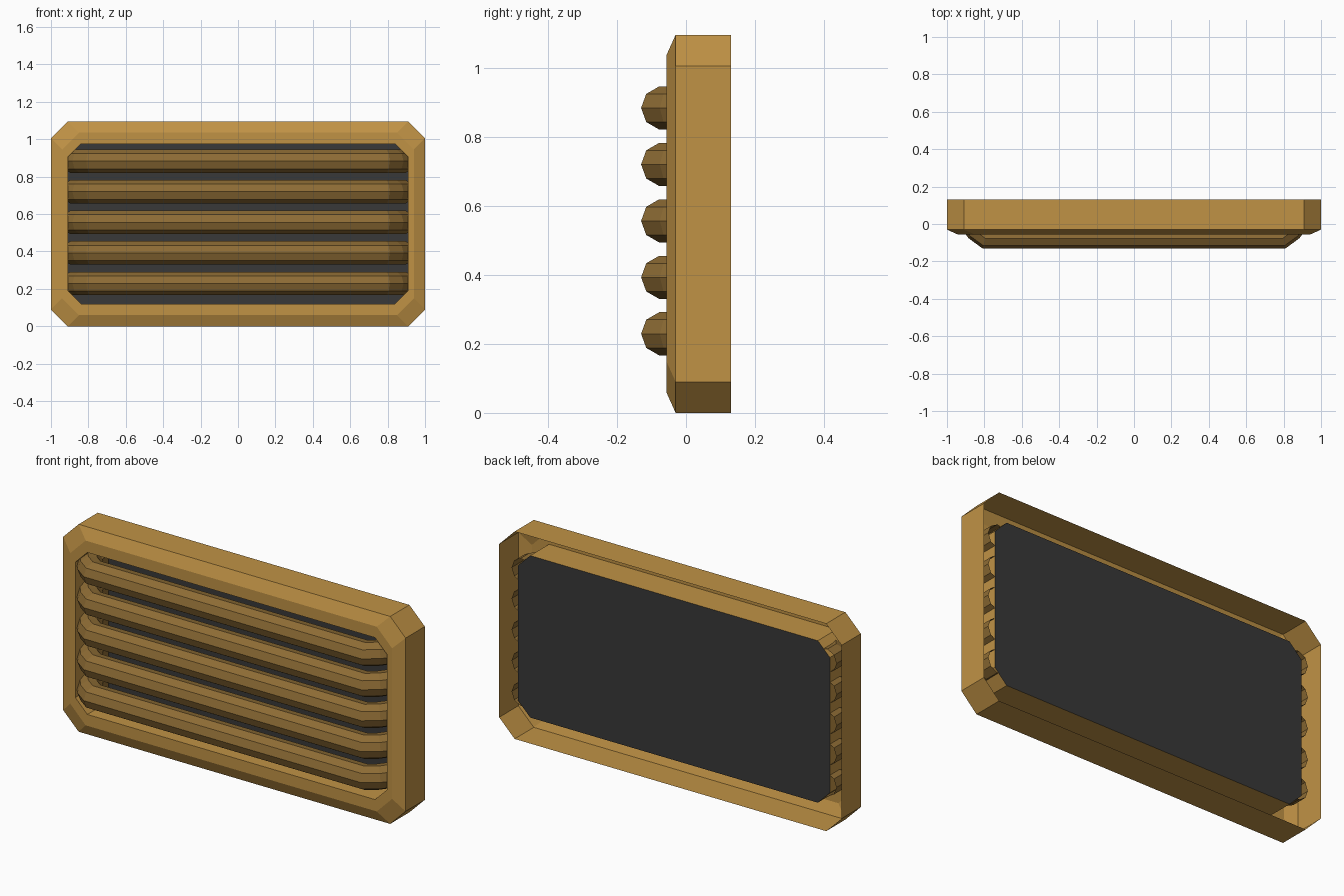
import bpy
import bmesh
from math import pi, cos, sin
from mathutils import Vector

if "Cube" in bpy.data.objects:
    bpy.data.objects.remove(bpy.data.objects["Cube"])

ZC = 0.5475     # height of the grille centre
BACK = 0.1      # depth of the backing panel
R, SIDES = 0.0635, 9  # bar radius and number of sides


def material(name, color):
    m = bpy.data.materials.new(name)
    m.diffuse_color = color
    m.use_nodes = True
    m.node_tree.nodes["Principled BSDF"].inputs["Base Color"].default_value = m.diffuse_color
    return m


def octagon(y, hw, hh, c):
    """Chamfered rectangle loop facing the front."""
    pts = [(hw, hh - c), (hw - c, hh), (c - hw, hh), (-hw, hh - c),
           (-hw, c - hh), (c - hw, -hh), (hw - c, -hh), (hw, c - hh)]
    return [Vector((x, y, ZC + z)) for x, z in pts]


def loft(name, loops, mat, cap=False):
    """Skin closed loops into an open shell, or fill a single loop."""
    bm = bmesh.new()
    rings = [[bm.verts.new(p) for p in loop] for loop in loops]
    for a, b in zip(rings, rings[1:]):
        for i in range(len(a)):
            j = (i + 1) % len(a)
            bm.faces.new((a[i], a[j], b[j], b[i]))
    if cap:
        bm.faces.new(rings[-1])
    bmesh.ops.recalc_face_normals(bm, faces=bm.faces)
    if cap:
        for f in bm.faces:
            if f.normal.y > 0:
                f.normal_flip()
    me = bpy.data.meshes.new(name)
    bm.to_mesh(me)
    bm.free()
    me.materials.append(mat)
    ob = bpy.data.objects.new(name, me)
    bpy.context.collection.objects.link(ob)
    return ob


brass = material("brass", (0.53, 0.29, 0.06, 1))
bronze = material("bar_bronze", (0.27, 0.15, 0.035, 1))
dark = material("dark_backing", (0.04, 0.04, 0.04, 1))

# Frame: outer wall, front bevel, front rim and return wall to the panel
loft("frame", [
    octagon(0.13, 1.0, ZC, 0.09),
    octagon(-0.03, 1.0, ZC, 0.09),
    octagon(-0.057, 0.94, ZC - 0.06, 0.09),
    octagon(-0.057, 0.91, 0.4275, 0.07),
    octagon(BACK, 0.91, 0.4275, 0.07),
], brass)

# Backing panel
loft("back_panel", [octagon(BACK, 0.91, 0.4275, 0.07)], dark, cap=True)

# Bars: faceted tubes whose ends bend back to the panel
half = [(0.79, R - 0.13), (0.84, -0.03), (0.885, 0.03), (0.885, BACK)]
path = [Vector((-x, y)) for x, y in reversed(half)] + [Vector(p) for p in half]


def bar_loops(z):
    loops = []
    for i, p in enumerate(path):
        d_in = (p - path[max(i - 1, 0)]).normalized()
        d_out = (path[min(i + 1, len(path) - 1)] - p).normalized()
        t = (d_in + d_out).normalized()
        ref = d_in if i else d_out
        n = Vector((t.y, -t.x)) / t.dot(ref)  # mitred outward offset
        ring = []
        for k in range(SIDES):
            a = k * 2 * pi / SIDES
            q = p + n * (R * cos(a))
            ring.append(Vector((q.x, q.y, z + R * sin(a))))
        loops.append(ring)
    return loops


for i in range(5):
    loft(f"bar_{i + 1}", bar_loops(0.229 + 0.1635 * i), bronze)
